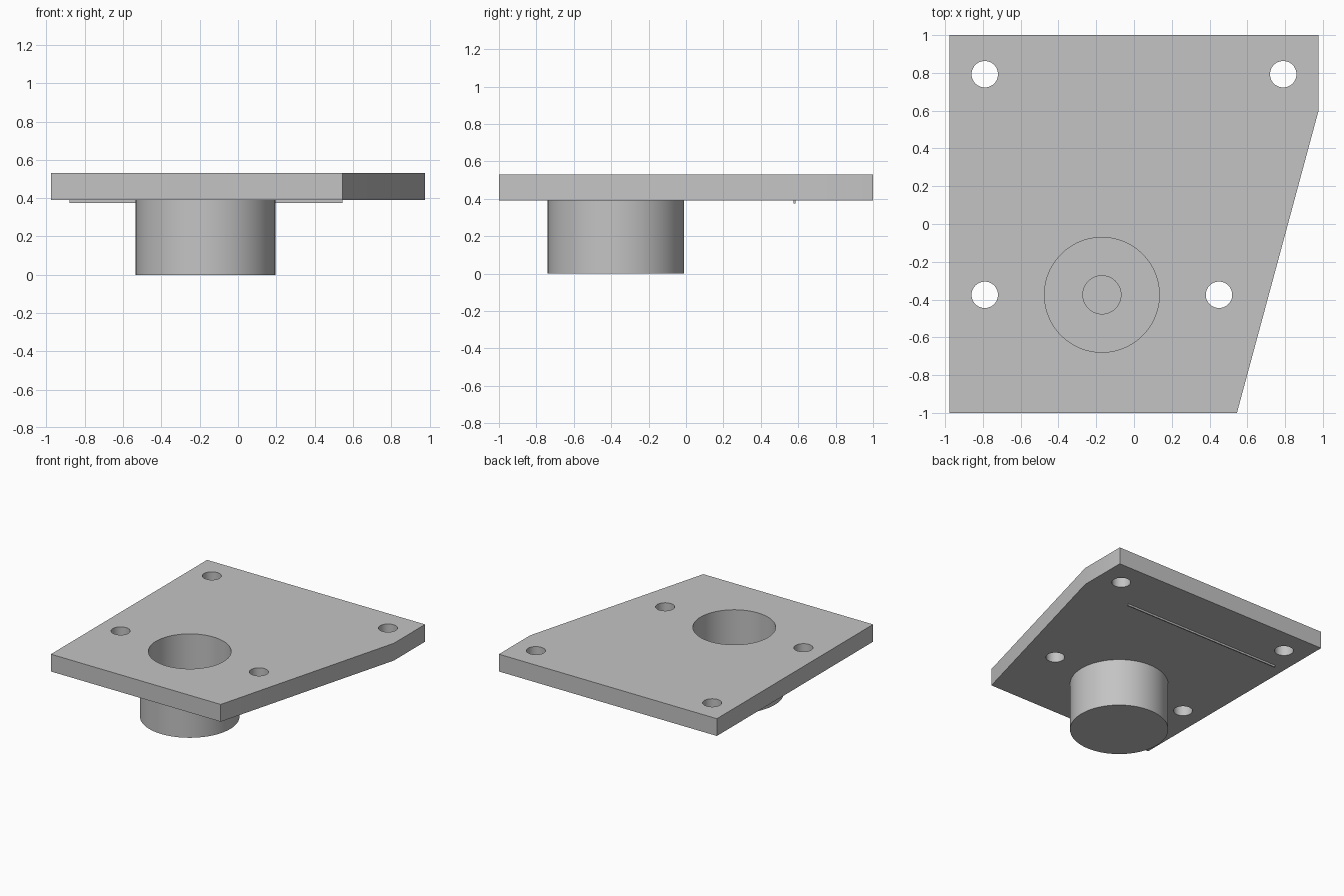
import bpy, bmesh, math

if "Cube" in bpy.data.objects:
    bpy.data.objects.remove(bpy.data.objects["Cube"])

grey = bpy.data.materials.new("light grey")
grey.diffuse_color = (0.55, 0.55, 0.55, 1)
grey.use_nodes = True
grey.node_tree.nodes["Principled BSDF"].inputs["Base Color"].default_value = grey.diffuse_color


def prism(name, outline, z0, z1):
    """Solid with a flat outline between two heights."""
    bm = bmesh.new()
    base = bm.faces.new([bm.verts.new((x, y, z0)) for x, y in outline])
    top = bmesh.ops.extrude_face_region(bm, geom=[base])["geom"]
    bmesh.ops.translate(bm, vec=(0, 0, z1 - z0),
                        verts=[v for v in top if isinstance(v, bmesh.types.BMVert)])
    bmesh.ops.recalc_face_normals(bm, faces=bm.faces)
    mesh = bpy.data.meshes.new(name)
    bm.to_mesh(mesh)
    bm.free()
    mesh.materials.append(grey)
    ob = bpy.data.objects.new(name, mesh)
    bpy.context.collection.objects.link(ob)
    return ob


def cylinder(name, x, y, r, z0, z1, n=64):
    ring = [(x + r * math.cos(2 * math.pi * i / n), y + r * math.sin(2 * math.pi * i / n))
            for i in range(n)]
    return prism(name, ring, z0, z1)


def combine(body, tool, operation):
    """Apply a boolean and remove the tool."""
    bpy.context.view_layer.objects.active = body
    mod = body.modifiers.new("boolean", 'BOOLEAN')
    mod.operation, mod.object, mod.solver = operation, tool, 'EXACT'
    bpy.ops.object.modifier_apply(modifier=mod.name)
    bpy.data.objects.remove(tool)


PLATE_BOTTOM, PLATE_TOP = 0.39, 0.53
CX, CY = -0.17, -0.375

# Mounting plate with one slanted side
plate = prism("mounting_plate",
              [(-0.977, -1), (0.545, -1), (0.977, 0.6), (0.977, 1), (-0.977, 1)],
              PLATE_BOTTOM, PLATE_TOP)

# Closed round cup under the plate
combine(plate, cylinder("cup", CX, CY, 0.365, 0, 0.45, 96), 'UNION')

# Wide pocket, then a small recess in its floor
combine(plate, cylinder("pocket_cutter", CX, CY, 0.304, 0.12, 0.7, 96), 'DIFFERENCE')
combine(plate, cylinder("recess_cutter", CX, CY, 0.101, 0.06, 0.3, 48), 'DIFFERENCE')

# Bolt holes
for x, y in [(-0.79, 0.793), (0.79, 0.793), (-0.79, -0.375), (0.45, -0.375)]:
    combine(plate, cylinder("bolt_cutter", x, y, 0.07, 0.3, 0.7, 48), 'DIFFERENCE')

# Thin rib on the underside
prism("underside_rib", [(-0.88, 0.575), (0.545, 0.575), (0.545, 0.585), (-0.88, 0.585)],
      0.375, PLATE_BOTTOM)

# Smooth round walls, sharp rims
bpy.ops.object.select_all(action='DESELECT')
plate.select_set(True)
bpy.context.view_layer.objects.active = plate
bpy.ops.object.shade_smooth_by_angle(angle=math.radians(30))
